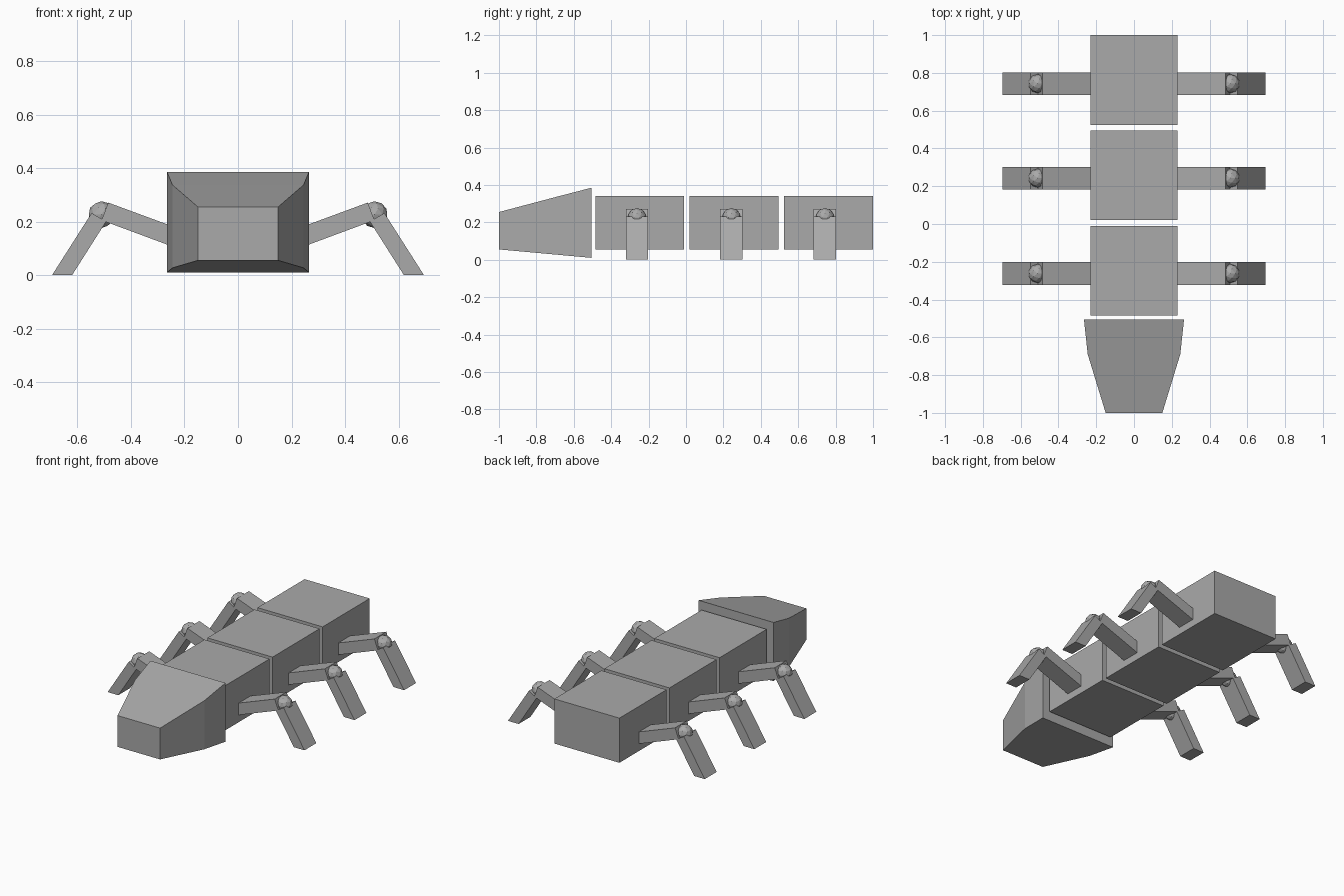
import bpy, bmesh, math
from mathutils import Vector, Matrix

if "Cube" in bpy.data.objects:
    bpy.data.objects.remove(bpy.data.objects["Cube"])

grey = bpy.data.materials.new("plain_grey")
grey.diffuse_color = (0.40, 0.40, 0.40, 1)
grey.use_nodes = True
grey.node_tree.nodes["Principled BSDF"].inputs["Base Color"].default_value = grey.diffuse_color


def finish(name, bm):
    bmesh.ops.recalc_face_normals(bm, faces=bm.faces)
    mesh = bpy.data.meshes.new(name)
    bm.to_mesh(mesh)
    bm.free()
    mesh.materials.append(grey)
    obj = bpy.data.objects.new(name, mesh)
    bpy.context.collection.objects.link(obj)
    return obj


def loft(name, rings):
    """Skin a closed solid through four-sided rings."""
    bm = bmesh.new()
    loops = [[bm.verts.new(p) for p in ring] for ring in rings]
    for a, b in zip(loops, loops[1:]):
        for i in range(4):
            j = (i + 1) % 4
            bm.faces.new((a[i], a[j], b[j], b[i]))
    bm.faces.new(loops[0])
    bm.faces.new(loops[-1])
    return finish(name, bm)


def section(y, half, low, high):
    return [(-half, y, low), (half, y, low), (half, y, high), (-half, y, high)]


def prism(name, outline, y, half):
    """Extrude a four-sided x/z outline along y."""
    return loft(name, [[(px, y + s * half, pz) for px, pz in outline] for s in (-1, 1)])


# Tapered head
loft("head", [section(-1.0, 0.15, 0.055, 0.255),
              section(-0.69, 0.245, 0.027, 0.337),
              section(-0.505, 0.265, 0.01, 0.385)])

# Three body blocks
for i, y in enumerate((-0.485, 0.02, 0.525)):
    loft(f"body_segment_{i + 1}", [section(y, 0.23, 0.055, 0.34),
                                   section(y + 0.475, 0.23, 0.055, 0.34)])

# Leg outlines for the +x side
upper = [(0.20, 0.09), (0.51, 0.205), (0.485, 0.271), (0.20, 0.166)]
lower = [(0.62, 0.0), (0.695, 0.0), (0.547, 0.232), (0.493, 0.2)]

# Six legs, each with an upper bar, a faceted joint and a lower bar
for i, y in enumerate((-0.262, 0.243, 0.743)):
    for side, s in (("right", 1), ("left", -1)):
        tag = f"{side}_{i + 1}"
        prism(f"upper_leg_{tag}", [(s * x, z) for x, z in upper], y, 0.06)
        prism(f"lower_leg_{tag}", [(s * x, z) for x, z in lower], y, 0.06)
        bm = bmesh.new()
        bmesh.ops.create_icosphere(bm, subdivisions=2, radius=0.05,
                                   matrix=Matrix.Translation(Vector((s * 0.51, y, 0.226))))
        finish(f"knee_joint_{tag}", bm)
